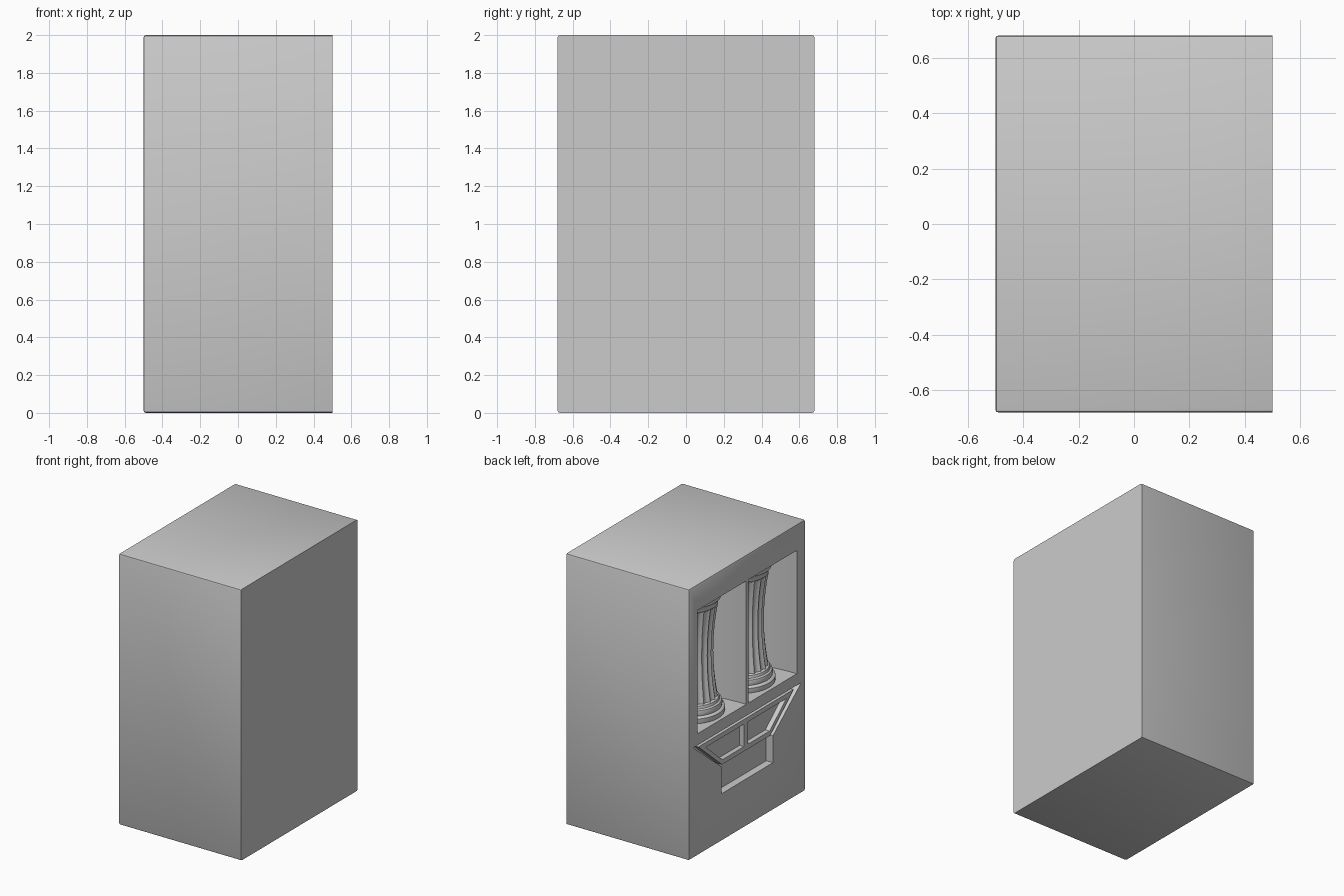
import bpy, bmesh, math
from mathutils import Vector

if "Cube" in bpy.data.objects:
    bpy.data.objects.remove(bpy.data.objects["Cube"])


def finish(bm, name):
    bmesh.ops.recalc_face_normals(bm, faces=bm.faces)
    me = bpy.data.meshes.new(name)
    bm.to_mesh(me)
    bm.free()
    ob = bpy.data.objects.new(name, me)
    bpy.context.collection.objects.link(ob)
    return ob


def prism(name, pts, vec):
    """Extrude a flat outline along a vector."""
    bm = bmesh.new()
    face = bm.faces.new([bm.verts.new(p) for p in pts])
    ext = bmesh.ops.extrude_face_region(bm, geom=[face])
    moved = [v for v in ext["geom"] if isinstance(v, bmesh.types.BMVert)]
    bmesh.ops.translate(bm, verts=moved, vec=Vector(vec))
    return finish(bm, name)


def panel(name, yz, x0, x1):
    return prism(name, [(x0, y, z) for y, z in yz], (x1 - x0, 0, 0))


def cut(ob, cutter):
    cutter.hide_render = True
    mod = ob.modifiers.new("cut", "BOOLEAN")
    mod.operation = "DIFFERENCE"
    mod.solver = "EXACT"
    mod.object = cutter
    bpy.context.view_layer.objects.active = ob
    bpy.ops.object.modifier_apply(modifier=mod.name)
    bpy.data.objects.remove(cutter, do_unlink=True)


def smooth(ob, angle=35):
    bpy.ops.object.select_all(action="DESELECT")
    ob.select_set(True)
    bpy.context.view_layer.objects.active = ob
    bpy.ops.object.shade_smooth_by_angle(angle=math.radians(angle))


def mirror_y(half):
    return half + [(-y, z) for y, z in reversed(half)]


def lathe(name, profile, centre, sides, flutes=0, depth=0.0):
    """Stack rings of given (radius, z); optional flutes around the shaft."""
    bm = bmesh.new()
    rings = []
    for r, z in profile:
        ring = []
        for i in range(sides):
            a = 2 * math.pi * i / sides
            k = r - depth * abs(math.cos(a * flutes / 2)) if flutes else r
            ring.append(bm.verts.new((centre[0] + k * math.cos(a),
                                      centre[1] + k * math.sin(a), z)))
        rings.append(ring)
    for lo, hi in zip(rings, rings[1:]):
        for i in range(sides):
            j = (i + 1) % sides
            bm.faces.new((lo[i], lo[j], hi[j], hi[i]))
    bm.faces.new(rings[0][::-1])
    bm.faces.new(rings[-1])
    return finish(bm, name)


FACE, Z0, Z1 = -0.5, 0.90, 1.81

# cabinet block, all edges softened except around the +x side
bm = bmesh.new()
bmesh.ops.create_cube(bm, size=1)
bmesh.ops.scale(bm, vec=(1, 1.36, 2), verts=bm.verts)
bmesh.ops.translate(bm, vec=(0, 0, 1), verts=bm.verts)
edges = [e for e in bm.edges if not all(v.co.x > 0.4 for v in e.verts)]
bmesh.ops.bevel(bm, geom=edges, offset=0.012, segments=2, profile=0.5,
                affect="EDGES")
cabinet = finish(bm, "cabinet")

# two curved niches in the -x face
for side in (1, -1):
    cy, half, deep = side * 0.295, 0.283, 0.50
    pts = [(FACE - 0.05, cy - half, Z0)]
    for i in range(33):
        t = -math.pi / 2 + math.pi * i / 32
        pts.append((FACE + deep * max(0, math.cos(t)) ** 0.85,
                    cy + half * math.sin(t), Z0))
    pts.append((FACE - 0.05, cy + half, Z0))
    cut(cabinet, prism("niche_cutter", pts, (0, 0, Z1 - Z0)))

# shallow tray recess: funnel top and rectangular slot
outline = mirror_y([(0.63, 0.815), (0.30, 0.55), (0.30, 0.35)])
cut(cabinet, panel("tray_cutter", outline, FACE - 0.05, FACE + 0.055))
smooth(cabinet)

# funnel frame with two pane openings
frame = panel("tray_frame", mirror_y([(0.555, 0.79), (0.28, 0.555)]),
              FACE + 0.01, FACE + 0.06)
for side in (1, -1):
    pane = [(0.47, 0.755), (0.025, 0.755), (0.025, 0.59), (0.275, 0.59)]
    cut(frame, panel("pane_cutter", [(side * y, z) for y, z in pane],
                     FACE - 0.05, FACE + 0.045))

# fluted waisted columns with moulded base and capital
base = [(0.222, 0.895), (0.225, 0.91), (0.225, 0.935), (0.215, 0.945),
        (0.205, 0.947), (0.208, 0.965), (0.203, 0.985), (0.19, 0.992),
        (0.185, 1.01), (0.175, 1.015)]
capital = [(0.165, 1.685), (0.178, 1.70), (0.178, 1.715), (0.19, 1.735),
           (0.198, 1.745), (0.198, 1.815)]
shaft = []
for i in range(17):
    t = i / 16
    shaft.append((0.148 + 0.032 * (2 * t - 1) ** 2, 1.0 + 0.70 * t))
for side, label in ((1, "back"), (-1, "front")):
    c = (FACE + 0.25, side * 0.295)
    smooth(lathe(label + "_column_base", base, c, 48))
    smooth(lathe(label + "_column_capital", capital, c, 48))
    smooth(lathe(label + "_column_shaft", shaft, c, 120, 20, 0.014), 30)
